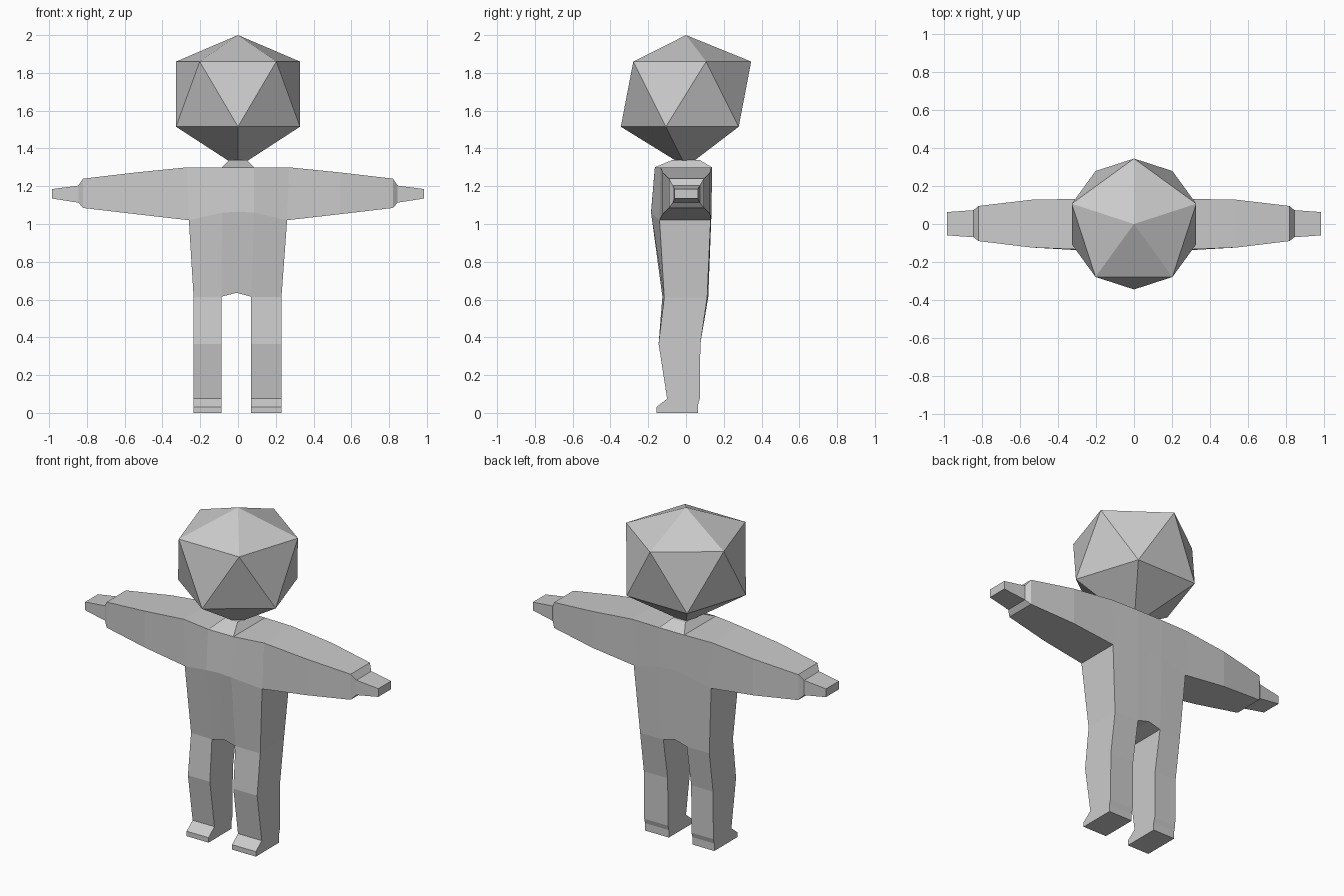
import bpy, bmesh, math
from mathutils import Vector

if "Cube" in bpy.data.objects:
    bpy.data.objects.remove(bpy.data.objects["Cube"])

grey = bpy.data.materials.new("light grey")
grey.diffuse_color = (0.6, 0.6, 0.6, 1)
grey.use_nodes = True
grey.node_tree.nodes["Principled BSDF"].inputs["Base Color"].default_value = grey.diffuse_color


def finish(name, bm):
    bmesh.ops.remove_doubles(bm, verts=bm.verts, dist=0.0005)
    bmesh.ops.recalc_face_normals(bm, faces=bm.faces)
    me = bpy.data.meshes.new(name)
    bm.to_mesh(me)
    bm.free()
    me.materials.append(grey)
    ob = bpy.data.objects.new(name, me)
    bpy.context.collection.objects.link(ob)
    return ob


def face(bm, pts):
    bm.faces.new([bm.verts.new(p) for p in pts])


def loft(bm, rings, cap=True):
    """Skin closed rings; cap only the last one (the first joins the torso)."""
    for a, b in zip(rings, rings[1:]):
        n = len(a)
        for i in range(n):
            j = (i + 1) % n
            face(bm, (a[i], a[j], b[j], b[i]))
    if cap:
        face(bm, rings[-1])


def column(xs, front, back, chest_z, hip_z):
    """Torso cross-section: front top, chest, hip, then back hip, chest, top."""
    zs = (1.30, chest_z, hip_z)
    f = [(x, y, z) for x, y, z in zip(xs, front, zs)]
    b = [(x, y, z) for x, y, z in zip(xs, back, zs)]
    return f + b[::-1]


# Torso: five upright columns from one side to the other
outer = ((-0.135, -0.14, -0.115), (0.133, 0.13, 0.112))
inner = ((-0.165, -0.185, -0.125), (0.138, 0.135, 0.118))
cols = [
    column((-0.27, -0.26, -0.235), *outer, 1.02, 0.612),
    column((-0.085, -0.085, -0.088), *inner, 1.06, 0.615),
    column((0, 0, -0.008), *inner, 1.065, 0.636),
    column((0.085, 0.085, 0.07), *inner, 1.06, 0.615),
    column((0.27, 0.26, 0.23), *outer, 1.02, 0.612),
]
bm = bmesh.new()
for k, (a, b) in enumerate(zip(cols, cols[1:])):
    middle = k in (1, 2)
    for i in range(6):
        # leave holes for the neck (middle top) and the legs (outer bottom)
        if (i == 5 and middle) or (i == 2 and not middle):
            continue
        j = (i + 1) % 6
        face(bm, (a[i], a[j], b[j], b[i]))

# Flanks and arms
for c, s in ((cols[0], -1), (cols[4], 1)):
    face(bm, (c[1], c[2], c[3], c[4]))
    rings = [[c[0], c[1], c[4], c[5]]]
    for x, y0, y1, z0, z1 in (
            (0.54, -0.124, 0.128, 1.052, 1.273),
            (0.82, -0.09, 0.095, 1.085, 1.24),
            (0.845, -0.07, 0.073, 1.113, 1.203),
            (0.985, -0.06, 0.063, 1.135, 1.185)):
        rings.append([(s * x, y0, z1), (s * x, y0, z0),
                      (s * x, y1, z0), (s * x, y1, z1)])
    loft(bm, rings)

# Neck
base = [cols[k][0] for k in (1, 2, 3)] + [cols[k][5] for k in (3, 2, 1)]
top = [(-0.045, -0.07, 1.34), (0, -0.07, 1.34), (0.045, -0.07, 1.34),
       (0.045, 0.07, 1.34), (0, 0.07, 1.34), (-0.045, 0.07, 1.34)]
loft(bm, [base, top])

# Legs and feet
for p, q in ((cols[0], cols[1]), (cols[3], cols[4])):
    x0, x1 = p[2][0], q[2][0]
    rings = [[p[2], q[2], q[3], p[3]]]
    for z, y0, y1 in ((0.365, -0.145, 0.076), (0.075, -0.10, 0.073),
                      (0.045, -0.138, 0.064), (0.03, -0.157, 0.064),
                      (0, -0.157, 0.064)):
        rings.append([(x0, y0, z), (x1, y0, z), (x1, y1, z), (x0, y1, z)])
    loft(bm, rings)
finish("body", bm)

# Head: icosahedron with a slightly flattened crown
bm = bmesh.new()
r = 0.345


def ring(z, start):
    return [Vector((r * math.cos(start + k * math.tau / 5),
                    r * math.sin(start + k * math.tau / 5), z)) for k in range(5)]


up = ring(1.86, math.pi / 2)
low = ring(1.515, math.pi / 2 + math.pi / 5)
for k in range(5):
    n = (k + 1) % 5
    face(bm, (up[k], up[n], (0, 0, 2.0)))
    face(bm, (up[k], low[k], up[n]))
    face(bm, (low[k], low[n], up[n]))
    face(bm, (low[n], low[k], (0, 0, 1.302)))
finish("head", bm)
